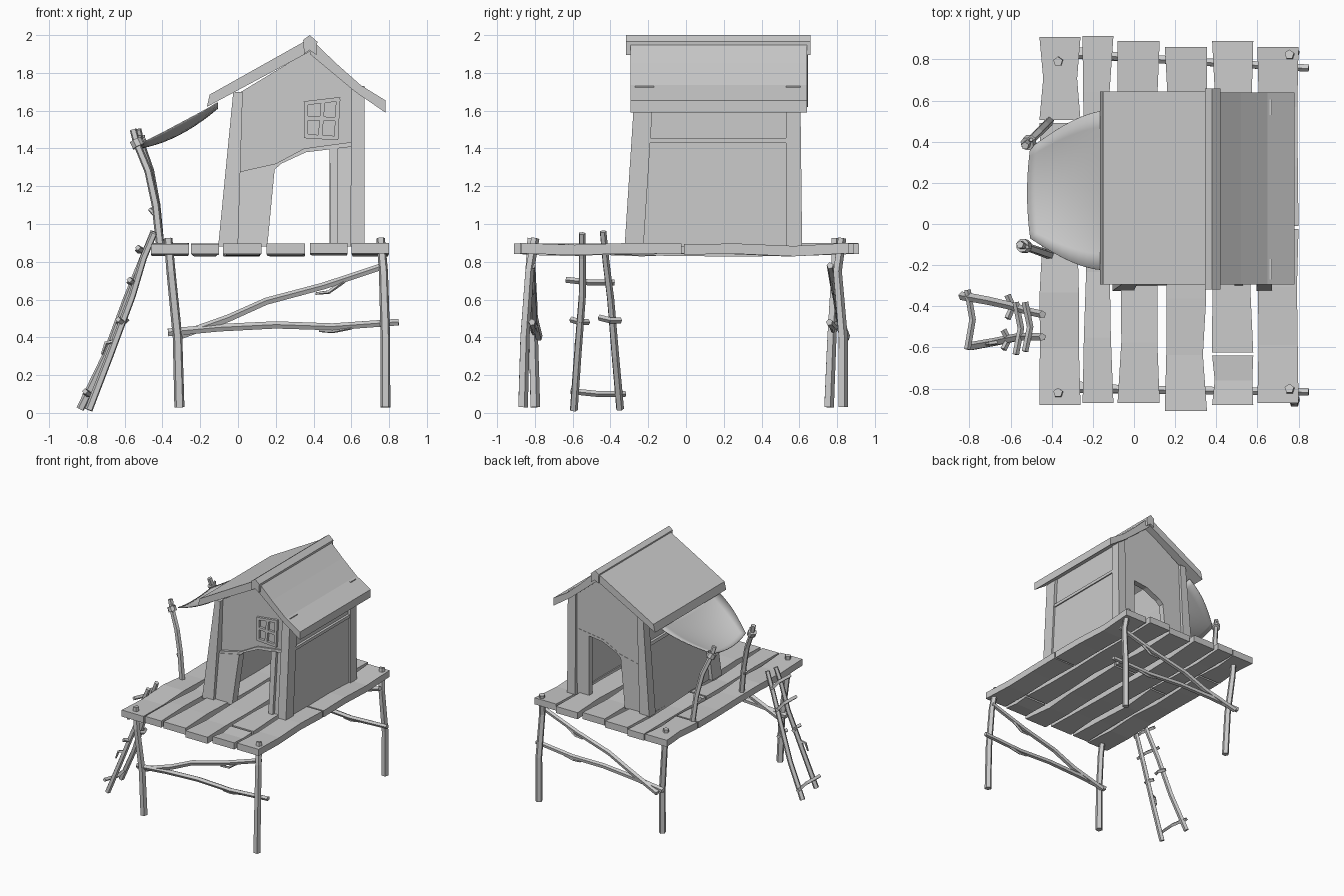
import bpy, bmesh, math, random
from mathutils import Vector

random.seed(4)
if "Cube" in bpy.data.objects:
    bpy.data.objects.remove(bpy.data.objects["Cube"])

grey = bpy.data.materials.new("plain grey")
grey.use_nodes = True
COLOUR = (0.6, 0.6, 0.6, 1)
grey.diffuse_color = COLOUR
grey.node_tree.nodes["Principled BSDF"].inputs["Base Color"].default_value = COLOUR


def finish(name, bm):
    bmesh.ops.recalc_face_normals(bm, faces=bm.faces)
    mesh = bpy.data.meshes.new(name)
    bm.to_mesh(mesh)
    bm.free()
    mesh.materials.append(grey)
    ob = bpy.data.objects.new(name, mesh)
    bpy.context.collection.objects.link(ob)
    return ob


def loft(name, rings):
    """Skin equal-length rings of points and cap both ends."""
    bm = bmesh.new()
    rows = [[bm.verts.new(p) for p in ring] for ring in rings]
    n = len(rows[0])
    for a, b in zip(rows, rows[1:]):
        for i in range(n):
            j = (i + 1) % n
            bm.faces.new((a[i], a[j], b[j], b[i]))
    bm.faces.new(rows[0])
    bm.faces.new(rows[-1])
    return finish(name, bm)


def stick(name, path, r, taper=0.85, sides=5):
    """Rough branch following a path."""
    pts = [Vector(p) for p in path]
    rings = []
    for i, p in enumerate(pts):
        d = (pts[min(i + 1, len(pts) - 1)] - pts[max(i - 1, 0)]).normalized()
        side = d.cross(Vector((0.3, 1, 0.2))).normalized()
        if abs(d.y) > 0.8:
            side = d.cross(Vector((0, 0, 1))).normalized()
        up = d.cross(side)
        rad = r * (1 + (taper - 1) * i / (len(pts) - 1))
        turn = [2 * math.pi * k / sides for k in range(sides)]
        rings.append([p + rad * (side * math.cos(t) + up * math.sin(t)) for t in turn])
    return loft(name, rings)


def slab(name, profile, front, back):
    """Extrude an x-z profile along y; front and back may depend on z."""
    f = front if callable(front) else lambda z: front
    b = back if callable(back) else lambda z: back
    return loft(name, [[(x, f(z), z) for x, z in profile], [(x, b(z), z) for x, z in profile]])


def post(name, low, z0, high, z1):
    """Four-sided upright; low and high are x0, x1, y0, y1."""
    def rect(r, z):
        return [(r[0], r[2], z), (r[1], r[2], z), (r[1], r[3], z), (r[0], r[3], z)]
    return loft(name, [rect(low, z0), rect(high, z1)])


# Deck: planks running front to back, some broken in two
def plank(name, x0, x1, y0, y1):
    rings = []
    steps = max(2, round((y1 - y0) / 0.3))
    for i in range(steps + 1):
        y = y0 + (y1 - y0) * i / steps
        inner = 0 < i < steps
        a = x0 + (random.uniform(0, 0.02) if inner else 0)
        b = x1 - (random.uniform(0, 0.02) if inner else 0)
        dz = random.uniform(-0.018, 0) if inner else random.uniform(-0.006, 0)
        rings.append([(a, y, 0.845 + dz), (b, y, 0.845 + dz), (b, y, 0.9 + dz), (a, y, 0.9 + dz)])
    loft(name, rings)


for name, x0, x1, cuts in (
        ("plank_1", -0.46, -0.26, (-0.88, 0.505, 0.91)),
        ("plank_2", -0.25, -0.10, (-0.87, 0.1, 0.915)),
        ("plank_3", -0.08, 0.125, (-0.87, 0.89)),
        ("plank_4", 0.15, 0.355, (-0.91, 0.2, 0.86)),
        ("plank_5", 0.38, 0.58, (-0.88, -0.625, 0.89)),
        ("plank_6", 0.60, 0.80, (-0.87, -0.01, 0.86))):
    for k, (y0, y1) in enumerate(zip(cuts, cuts[1:])):
        last = k == len(cuts) - 2
        plank(f"{name}_{k}", x0, x1, y0, y1 if last else y1 - 0.015)

# Legs poking through the deck
stick("leg_front_right", [(-0.31, -0.80, 0.03), (-0.32, -0.81, 0.4), (-0.355, -0.83, 0.75), (-0.37, -0.82, 0.925)], 0.028)
stick("leg_front_left", [(0.78, -0.865, 0.03), (0.78, -0.855, 0.4), (0.77, -0.83, 0.75), (0.755, -0.80, 0.925)], 0.028)
stick("leg_back_right", [(-0.31, 0.755, 0.03), (-0.32, 0.77, 0.4), (-0.355, 0.79, 0.75), (-0.37, 0.79, 0.925)], 0.028)
stick("leg_back_left", [(0.78, 0.83, 0.03), (0.78, 0.83, 0.4), (0.77, 0.80, 0.75), (0.755, 0.825, 0.925)], 0.028)

# Crossed braces with twigs, front and back
for side, ya, yb in (("front", -0.80, -0.815), ("back", 0.83, 0.76)):
    def at(x, z, off=0.0):
        return (x, ya + (yb - ya) * (x + 0.37) / 1.2 + off, z)
    stick(f"brace_low_{side}", [at(-0.37, 0.425), at(-0.1, 0.45), at(0.2, 0.465), at(0.5, 0.455), at(0.85, 0.48)], 0.022)
    stick(f"brace_high_{side}", [at(-0.33, 0.40, 0.02), at(-0.05, 0.5), at(0.15, 0.59), at(0.45, 0.67), at(0.78, 0.78)], 0.022)
    stick(f"twig_low_{side}", [at(0.6, 0.455), at(0.5, 0.432), at(0.43, 0.435)], 0.014, 0.5)
    stick(f"twig_high_{side}", [at(0.56, 0.70), at(0.48, 0.64), at(0.41, 0.632)], 0.014, 0.5)

# Ladder
stick("ladder_rail_front", [(-0.79, -0.595, 0.015), (-0.68, -0.575, 0.3), (-0.56, -0.55, 0.62), (-0.50, -0.55, 0.82), (-0.445, -0.55, 0.95)], 0.022)
stick("ladder_rail_back", [(-0.835, -0.35, 0.02), (-0.70, -0.375, 0.3), (-0.59, -0.40, 0.6), (-0.51, -0.425, 0.8), (-0.445, -0.44, 0.96)], 0.022)
for i, (x, z, y0, y1) in enumerate(((-0.81, 0.10, -0.61, -0.32), (-0.635, 0.48, -0.61, -0.515),
                                    (-0.615, 0.49, -0.46, -0.345), (-0.575, 0.69, -0.635, -0.38),
                                    (-0.53, 0.86, -0.62, -0.38))):
    stick(f"ladder_rung_{i}", [(x, y0, z + 0.015), (x + 0.025, (y0 + y1) / 2, z), (x, y1, z)], 0.016, 1, 4)
stick("ladder_twig", [(-0.65, -0.57, 0.38), (-0.70, -0.58, 0.37), (-0.72, -0.585, 0.31)], 0.014, 0.5)

# Corner posts
post("post_front_right", (-0.105, 0.0, -0.325, -0.2), 0.88, (-0.025, 0.025, -0.27, -0.17), 1.7)
post("post_front_left", (0.595, 0.67, -0.325, -0.225), 0.88, (0.60, 0.67, -0.27, -0.17), 1.73)
post("post_back_right", (-0.09, 0.0, 0.53, 0.615), 0.88, (-0.025, 0.03, 0.53, 0.605), 1.7)
post("post_back_left", (0.595, 0.67, 0.53, 0.615), 0.88, (0.60, 0.67, 0.53, 0.605), 1.73)

# Side walls: lower panel, rail and upper panel
post("wall_left_lower", (0.61, 0.655, -0.25, 0.55), 0.88, (0.61, 0.655, -0.2, 0.55), 1.43)
post("wall_left_rail", (0.61, 0.665, -0.21, 0.54), 1.43, (0.61, 0.665, -0.2, 0.54), 1.455)
post("wall_left_upper", (0.61, 0.645, -0.2, 0.55), 1.455, (0.61, 0.645, -0.2, 0.55), 1.72)
post("wall_right_lower", (-0.075, -0.03, -0.25, 0.55), 0.88, (-0.025, 0.02, -0.2, 0.55), 1.43)
post("wall_right_rail", (-0.04, 0.02, -0.21, 0.54), 1.43, (-0.035, 0.02, -0.2, 0.54), 1.455)
post("wall_right_upper", (-0.015, 0.02, -0.2, 0.55), 1.455, (-0.005, 0.03, -0.2, 0.55), 1.68)


# Gable walls above the doorways, with the leaning door panels
def lean(z):
    return -0.31 + 0.07 * (z - 0.88) / 0.8


gable = [(0.0, 1.27), (0.2, 1.31), (0.35, 1.395), (0.62, 1.43), (0.62, 1.76), (0.38, 1.92), (0.0, 1.69)]
lintel = [(0.0, 1.24), (0.19, 1.285), (0.23, 1.32), (0.36, 1.38), (0.61, 1.41), (0.61, 1.435), (0.35, 1.4), (0.2, 1.32), (0.0, 1.275)]
panel = [(-0.03, 0.88), (0.155, 0.88), (0.195, 1.3), (0.0, 1.26)]
jamb = [(0.49, 0.88), (0.53, 0.88), (0.53, 1.41), (0.485, 1.4)]
slab("gable_front", gable, -0.235, -0.19)
slab("lintel_front", lintel, lambda z: lean(z) + 0.015, -0.19)
slab("door_panel_front", panel, lambda z: lean(z) + 0.01, lambda z: lean(z) + 0.08)
slab("door_jamb_front", jamb, lambda z: lean(z) + 0.01, lambda z: lean(z) + 0.07)
slab("door_side_front", [(0.525, 0.88), (0.61, 0.88), (0.61, 1.43), (0.525, 1.42)], lambda z: lean(z) + 0.035, lambda z: lean(z) + 0.08)
slab("gable_back", gable, 0.54, 0.585)
slab("lintel_back", lintel, 0.54, 0.587)
slab("door_panel_back", panel, 0.54, 0.587)
slab("door_side_back", [(0.485, 0.88), (0.61, 0.88), (0.61, 1.43), (0.485, 1.4)], 0.54, 0.587)

# Window: crooked frame bars
corners = [(0.36, 1.465), (0.52, 1.455), (0.53, 1.66), (0.36, 1.64)]


def bar(name, p, q, w=0.011):
    p, q = Vector(p), Vector(q)
    d = (q - p).normalized() * w
    n = Vector((-d.y, d.x))
    slab(name, [tuple(v) for v in (p - d - n, q + d - n, q + d + n, p - d + n)], -0.255, -0.23)


for i in range(4):
    bar(f"window_frame_{i}", corners[i], corners[(i + 1) % 4])
bar("window_mullion", (0.435, 1.465), (0.45, 1.645))
bar("window_crossbar", (0.365, 1.56), (0.52, 1.555))

# Roof: straight right slope, flared left slope, ridge cap
slab("roof_right", [(0.385, 1.985), (-0.15, 1.685), (-0.165, 1.62), (0.385, 1.915)], -0.295, 0.645)
slab("roof_left", [(0.38, 1.985), (0.52, 1.85), (0.65, 1.735), (0.78, 1.655), (0.78, 1.59), (0.62, 1.70), (0.5, 1.80), (0.38, 1.90)], -0.295, 0.64)
slab("ridge_cap", [(0.38, 2.0), (0.42, 1.965), (0.415, 1.895), (0.38, 1.92), (0.35, 1.9), (0.345, 1.975)], -0.318, 0.66)

# Awning: sagging cloth hung between the eave and two poles
bm = bmesh.new()
N = 10
grid = []
for i in range(N + 1):
    t = i / N
    row = []
    for j in range(N + 1):
        s = 2 * j / N - 1
        half = 0.22 + 0.17 * math.sin(t * math.pi / 2)
        x = -0.52 + 0.41 * t + 0.015 * s * s * (1 - t)
        z = 1.405 + 0.07 * t + 0.14 * t * t
        z += s * s * (0.03 + 0.03 * math.sin(math.pi * t))
        row.append(bm.verts.new((x, 0.15 + 0.015 * t + half * s, z)))
    grid.append(row)
for a, b in zip(grid, grid[1:]):
    for j in range(N):
        bm.faces.new((a[j], a[j + 1], b[j + 1], b[j]))
awning = finish("awning", bm)
awning.data.shade_smooth()
solid = awning.modifiers.new("thickness", "SOLIDIFY")
solid.thickness = 0.006

# Awning poles with rope rings and forked tops
for side, base, top in (("front", (-0.41, -0.15), (-0.555, -0.10)), ("back", (-0.41, 0.50), (-0.53, 0.38))):
    def along(k, z):
        return (base[0] + (top[0] - base[0]) * k, base[1] + (top[1] - base[1]) * k, z)
    stick(f"awning_pole_{side}", [along(0, 0.87), along(0.18, 1.1), along(0.45, 1.28), along(0.85, 1.42), along(1, 1.5)], 0.023)
    stick(f"pole_fork_{side}", [along(0.75, 1.39), along(0.8, 1.44), along(0.75, 1.47)], 0.014, 0.7)
    stick(f"pole_rope_{side}", [along(0.8, 1.41), along(0.92, 1.445)], 0.034, 1, 8)
    stick(f"pole_stub_{side}", [along(0.2, 1.05), along(0.4, 1.08)], 0.014, 0.8)
